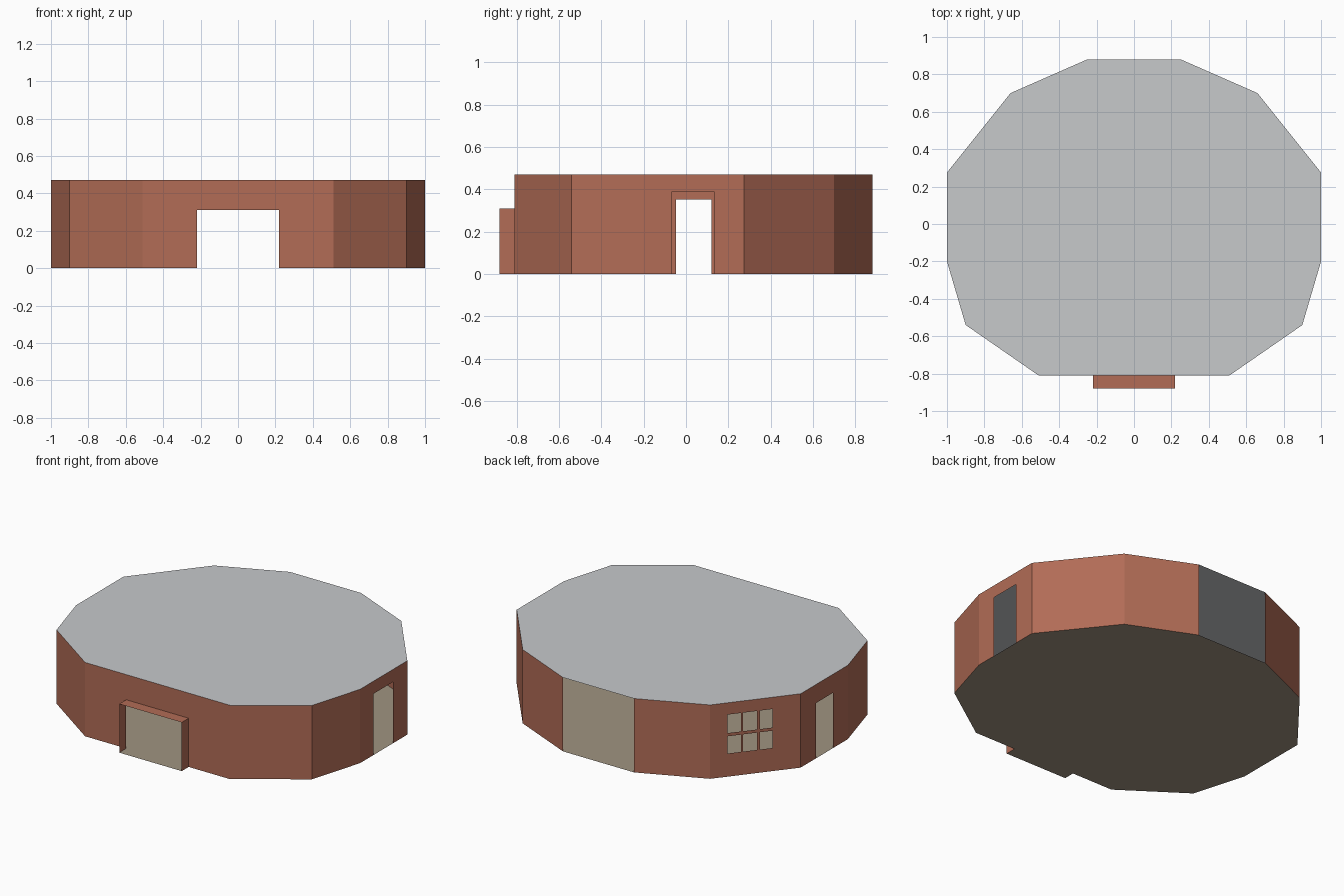
import bpy
from mathutils import Vector

if "Cube" in bpy.data.objects:
    bpy.data.objects.remove(bpy.data.objects["Cube"], do_unlink=True)

HEIGHT = 0.47
PORCH_X, PORCH_Y, PORCH_Z = 0.22, -0.88, 0.31
FRONT_Y = -0.81


def material(name, rgb):
    mat = bpy.data.materials.new(name)
    mat.use_nodes = True
    mat.diffuse_color = (*rgb, 1)
    mat.node_tree.nodes["Principled BSDF"].inputs["Base Color"].default_value = (*rgb, 1)
    return mat


CLAY = material("terracotta", (0.445, 0.15, 0.093))
GREY = material("pale grey", (0.57, 0.585, 0.60))
STONE = material("warm beige", (0.35, 0.295, 0.22))


def sheet(name, verts, faces, mat):
    mesh = bpy.data.meshes.new(name)
    mesh.from_pydata(verts, [], faces)
    mesh.materials.append(mat)
    obj = bpy.data.objects.new(name, mesh)
    bpy.context.collection.objects.link(obj)
    return obj


def wall(name, a, b, holes=()):
    """Thin upright wall from a to b; holes are (start, end, bottom, top), start and end in 0..1."""
    us = sorted({0, 1} | {u for h in holes for u in h[:2]})
    zs = sorted({0, HEIGHT} | {z for h in holes for z in h[2:]})
    a, b = Vector(a), Vector(b)
    verts = [(*a.lerp(b, u), z) for z in zs for u in us]
    n, faces = len(us), []
    for j in range(len(zs) - 1):
        for i in range(n - 1):
            u, z = (us[i] + us[i + 1]) / 2, (zs[j] + zs[j + 1]) / 2
            if not any(h[0] < u < h[1] and h[2] < z < h[3] for h in holes):
                k = j * n + i
                faces.append((k, k + 1, k + 1 + n, k + n))
    sheet(name, verts, faces, CLAY)


# Plan outline, anticlockwise: right half mirrored to the other side
half = [(0.51, FRONT_Y), (0.90, -0.54), (1, -0.2), (1, 0.275), (0.66, 0.70), (0.25, 0.88)]
plan = half + [(-x, y) for x, y in reversed(half)]


def side_door(y0, y1, top):
    """Door hole in a side wall running from y = -0.2 to y = 0.275."""
    return ((y0 + 0.2) / 0.475, (y1 + 0.2) / 0.475, 0, top)


# Six-pane window opening
panes = [(u0, u1, z0, z1)
         for u0, u1 in ((0.19, 0.34), (0.365, 0.52), (0.55, 0.69))
         for z0, z1 in ((0.147, 0.257), (0.277, 0.395))]

# Walls: the back bay (index 5) is left fully open
u = PORCH_X / 1.02
left = side_door(-0.065, 0.133, 0.39)
right = side_door(-0.048, 0.12, 0.352)
openings = {
    11: ("front_wall", [(0.5 - u, 0.5 + u, 0, PORCH_Z)]),
    2: ("left_door_wall", [left]),
    8: ("right_door_wall", [(1 - right[1], 1 - right[0], 0, right[3])]),
    7: ("window_wall", panes),
}
for i, start in enumerate(plan):
    if i != 5:
        name, holes = openings.get(i, (f"wall_{i}", ()))
        wall(name, start, plan[(i + 1) % len(plan)], holes)

# Flat roof
ring = tuple(range(len(plan)))
sheet("roof", [(x, y, HEIGHT) for x, y in plan], [ring], GREY)

# Floor, running out under the porch
porch_floor = [(-PORCH_X, FRONT_Y), (-PORCH_X, PORCH_Y), (PORCH_X, PORCH_Y), (PORCH_X, FRONT_Y)]
base = plan + porch_floor
sheet("floor", [(x, y, 0) for x, y in base], [tuple(range(len(base)))], STONE)

# Porch: two sides and a top, open at the front
section = [(-PORCH_X, 0), (-PORCH_X, PORCH_Z), (PORCH_X, PORCH_Z), (PORCH_X, 0)]
sheet("porch", [(x, y, z) for y in (PORCH_Y, FRONT_Y) for x, z in section],
      [(i, i + 4, i + 5, i + 1) for i in range(3)], CLAY)
